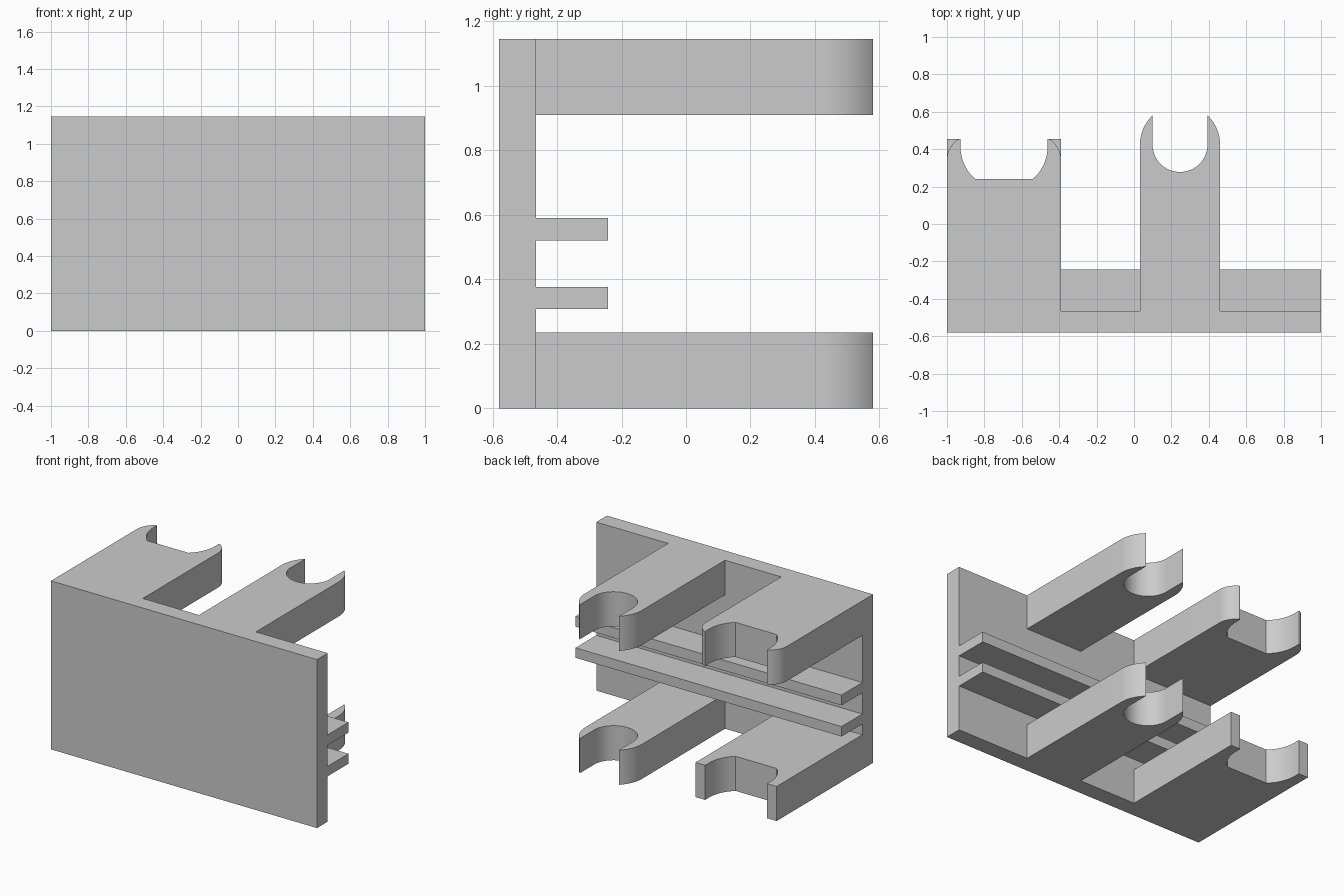
import bpy, bmesh
from math import sin, cos, pi, radians, acos, asin

cube = bpy.data.objects.get("Cube")
if cube:
    bpy.data.objects.remove(cube)

grey = bpy.data.materials.new("plain grey")
grey.use_nodes = True
grey.diffuse_color = (0.6, 0.6, 0.6, 1)
grey.node_tree.nodes["Principled BSDF"].inputs["Base Color"].default_value = (0.6, 0.6, 0.6, 1)

WALL_BACK = -0.465
HEIGHT = 1.145
ARM_H = 0.235


def prism(name, outline, z0, z1):
    """Extrude an xy outline from z0 up to z1."""
    bm = bmesh.new()
    face = bm.faces.new([bm.verts.new((x, y, z0)) for x, y in outline])
    top = bmesh.ops.extrude_face_region(bm, geom=[face])["geom"]
    verts = [g for g in top if isinstance(g, bmesh.types.BMVert)]
    bmesh.ops.translate(bm, verts=verts, vec=(0, 0, z1 - z0))
    bmesh.ops.recalc_face_normals(bm, faces=bm.faces)
    mesh = bpy.data.meshes.new(name)
    bm.to_mesh(mesh)
    bm.free()
    obj = bpy.data.objects.new(name, mesh)
    mesh.materials.append(grey)
    bpy.context.collection.objects.link(obj)
    bpy.ops.object.select_all(action="DESELECT")
    obj.select_set(True)
    bpy.context.view_layer.objects.active = obj
    bpy.ops.object.shade_smooth_by_angle(angle=radians(30))
    return obj


def arc(cx, cy, r, a0, a1, n=16):
    steps = [a0 + (a1 - a0) * i / n for i in range(n + 1)]
    return [(cx + r * cos(a), cy + r * sin(a)) for a in steps]


def mirrored(cx, half):
    """Complete a right-hand half outline given relative to the arm axis."""
    return [(cx + x, y) for x, y in half] + [(cx - x, y) for x, y in reversed(half) if x > 1e-6]


def rect(x0, x1, y0, y1):
    return [(x0, y0), (x1, y0), (x1, y1), (x0, y1)]


def narrow_arm():
    # Round fork: concentric outer and inner arcs
    w, r, cy = 0.214, 0.147, 0.425
    half = [(w, WALL_BACK)] + arc(0, cy, w, 0, acos(r / w))
    half += arc(0, cy, r, 0, -pi / 2)
    return mirrored(0.246, half)


def wide_arm(rounded):
    # Flat-bottomed fork with curved jaws
    w, r, cy, tip, floor = 0.305, 0.233, 0.415, 0.455, 0.24
    half = [(w, WALL_BACK)]
    if rounded:
        c = 0.13
        half += arc(w - c, 0.343, c, 0, asin((tip - 0.343) / c))
    else:
        half.append((w, tip))
    half.append((r, tip))
    half += arc(0, cy, r, 0, asin((floor - cy) / r))
    return mirrored(-0.695, half)


# Wall plate and the two long rails behind it
prism("wall_plate", rect(-1, 1, -0.58, WALL_BACK), 0, HEIGHT)
for label, z0, z1 in (("lower", 0.308, 0.376), ("upper", 0.52, 0.59)):
    prism(label + "_rail", rect(-1, 1, WALL_BACK, -0.242), z0, z1)

# Fork arms at the bottom and top
for label, z0 in (("lower", 0), ("upper", HEIGHT - ARM_H)):
    prism(label + "_narrow_fork", narrow_arm(), z0, z0 + ARM_H)
    prism(label + "_wide_fork", wide_arm(label == "upper"), z0, z0 + ARM_H)
